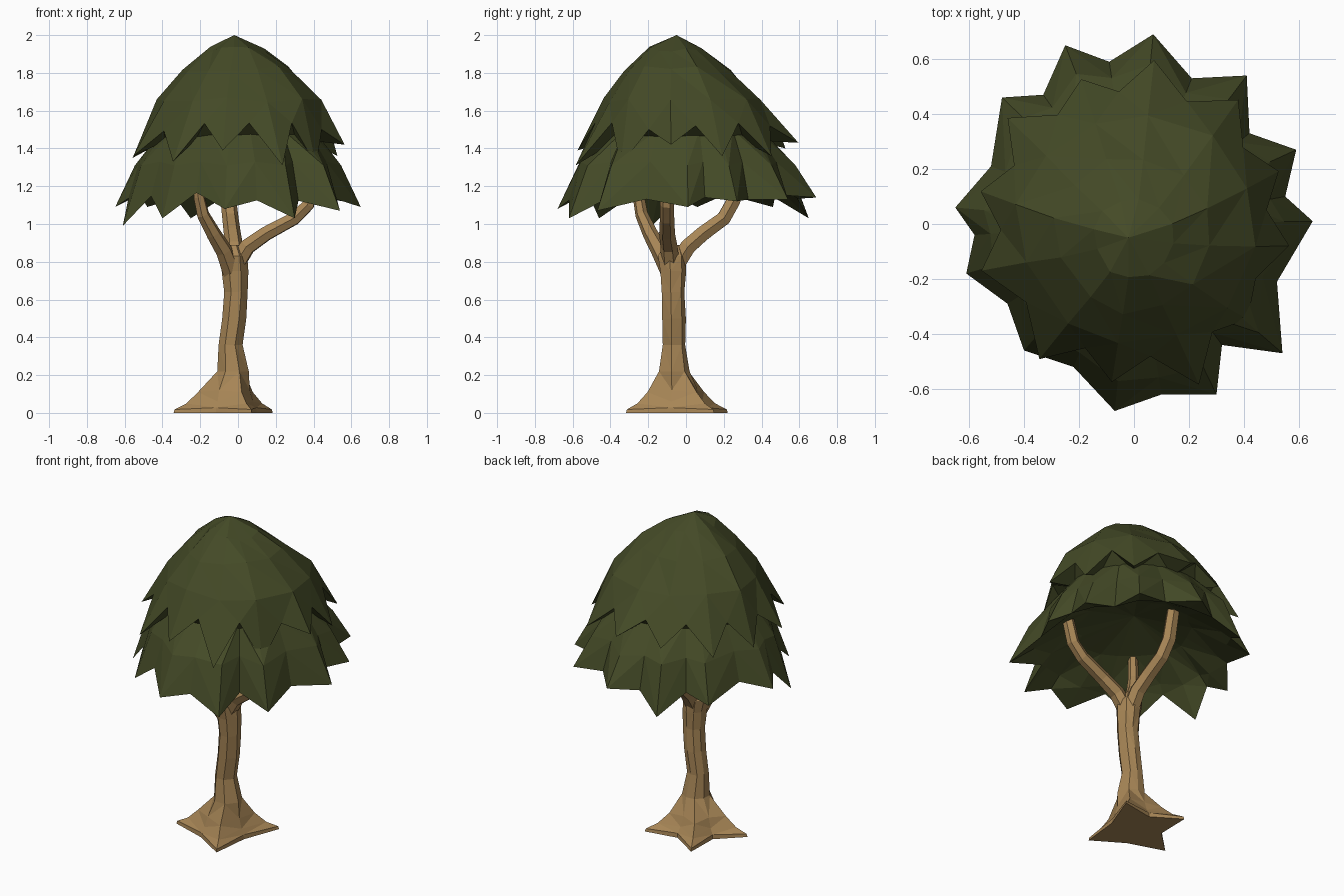
import bpy, bmesh, math, random
from mathutils import Vector

if "Cube" in bpy.data.objects:
    bpy.data.objects.remove(bpy.data.objects["Cube"])

random.seed(4)


def material(name, rgb):
    m = bpy.data.materials.new(name)
    m.diffuse_color = (*rgb, 1)
    m.use_nodes = True
    m.node_tree.nodes["Principled BSDF"].inputs["Base Color"].default_value = m.diffuse_color
    return m


leaf = material("leaf green", (0.058, 0.069, 0.020))
bark = material("bark brown", (0.385, 0.235, 0.092))


def build(name, verts, faces, mat):
    me = bpy.data.meshes.new(name)
    me.from_pydata([tuple(v) for v in verts], [], faces)
    bm = bmesh.new()
    bm.from_mesh(me)
    bmesh.ops.recalc_face_normals(bm, faces=bm.faces)
    bm.to_mesh(me)
    bm.free()
    me.materials.append(mat)
    ob = bpy.data.objects.new(name, me)
    bpy.context.collection.objects.link(ob)
    return ob


def loft(name, rings, mat, start=None, end=None):
    """Skin equal rings; the ends close to a point, or to a flat cap."""
    n = len(rings[0])
    verts = [v for r in rings for v in r]
    faces = []
    for k in range(len(rings) - 1):
        for i in range(n):
            j = (i + 1) % n
            a, b = k * n + i, k * n + j
            c, d = b + n, a + n
            faces += [(a, b, c), (a, c, d)] if i % 2 else [(a, b, d), (b, c, d)]
    for point, base in ((start, 0), (end, (len(rings) - 1) * n)):
        if point is None:
            faces.append(tuple(range(base, base + n)))
        else:
            verts.append(point)
            faces += [(base + i, base + (i + 1) % n, len(verts) - 1) for i in range(n)]
    return build(name, verts, faces, mat)


def polar(deg, r, z, cx=0, cy=0):
    a = math.radians(deg)
    return Vector((cx + r * math.cos(a), cy + r * math.sin(a), z))


# trunk: alternating root tips and hollows, narrowing to a slightly bent stem
roots = [(41, .31), (79, .17), (117, .31), (155, .16), (194, .30), (245, .16), (295, .29), (350, .15)]
rings = []
for z, keep in ((0, 1.0), (.018, .97), (.05, .62), (.11, .28)):
    rings.append([polar(a, .115 + (r - .115) * keep if i % 2 == 0 else .10 + (r - .10) * keep,
                        z + (0.01 if i % 2 and z else 0), -.05, -.055)
                  for i, (a, r) in enumerate(roots)])
for z, cx, cy, r in ((.22, -.03, -.062, .085), (.36, -.042, -.066, .064), (.5, -.022, -.066, .064),
                     (.64, -.01, -.07, .064), (.75, -.016, -.07, .069), (.83, -.025, -.075, .078),
                     (.89, -.03, -.07, .045)):
    rings.append([polar(a, r * random.uniform(.96, 1.06), z, cx, cy) for a, _ in roots])
loft("trunk", rings, bark)

# three branches, six-sided tubes following bent paths
paths = {
    "right_branch": [(-.02, -.08, .77, .050), (.05, -.09, .88, .046), (.15, -.10, .95, .042),
                     (.30, -.10, 1.03, .038), (.37, -.10, 1.10, .037), (.42, -.10, 1.28, .034)],
    "back_branch": [(-.02, -.06, .77, .050), (-.02, .01, .88, .048), (-.03, .09, .95, .045),
                    (-.04, .20, 1.03, .043), (-.05, .25, 1.12, .042), (-.05, .29, 1.30, .038)],
    "left_branch": [(-.03, -.08, .74, .052), (-.075, -.14, .86, .046), (-.13, -.19, .95, .040),
                    (-.185, -.235, 1.05, .034), (-.205, -.25, 1.14, .031), (-.21, -.26, 1.31, .028)],
}
for name, path in paths.items():
    pts = [Vector(p[:3]) for p in path]
    rings = []
    for k, p in enumerate(pts):
        t = (pts[min(k + 1, len(pts) - 1)] - pts[max(k - 1, 0)]).normalized()
        u = t.cross(Vector((.3, -.3, 0)) if abs(t.z) > .95 else Vector((0, 0, 1))).normalized()
        if k == 0:
            u0 = u
        u = (u0 - t * u0.dot(t)).normalized()
        u0, w = u, t.cross(u)
        rings.append([p + path[k][3] * (math.cos(i * math.pi / 3) * u + math.sin(i * math.pi / 3) * w)
                      for i in range(6)])
    loft(name, rings, bark)

# lower leaf skirt: twelve pointed tips with hollows between, hollow underneath
tips = [(.65, .01, 1.09), (.59, .27, 1.12), (.41, .54, 1.13), (.07, .69, 1.14), (-.25, .65, 1.03),
        (-.48, .46, 1.09), (-.65, .06, 1.09), (-.61, -.18, .99), (-.40, -.46, 1.03),
        (-.07, -.68, 1.08), (.30, -.62, 1.03), (.54, -.47, 1.07)]
hollows = [(.55, .10), (.42, .33), (.21, .53), (-.09, .59), (-.33, .47), (-.52, .21),
           (-.58, -.04), (-.46, -.29), (-.22, -.52), (.10, -.62), (.32, -.44), (.52, -.21)]
edge = []
for t, h in zip(tips, hollows):
    edge += [Vector(t), Vector((*h, random.uniform(1.12, 1.17)))]


def ring_from_edge(tip_scale, hollow_scale, tip_z, hollow_z):
    return [Vector((v.x, v.y, 0)) * (hollow_scale if i % 2 else tip_scale)
            + Vector((0, 0, hollow_z if i % 2 else tip_z)) for i, v in enumerate(edge)]


top = [Vector((v.x, v.y, 0)).normalized() * .40 + Vector((0, 0, 1.50)) for v in edge]
loft("lower_leaves", [top, ring_from_edge(.84, .90, 1.31, 1.33), edge,
                      ring_from_edge(.80, .90, 1.16, 1.19), ring_from_edge(.50, .56, 1.28, 1.28)],
     leaf, (0, 0, 1.5), (0, 0, 1.37))

# upper leaf cap: faceted dome with a zigzag hem
hem = [(20, .56, 1.36), (50, .59, 1.36), (83, .60, 1.43), (110, .56, 1.40), (140, .60, 1.36),
       (168, .57, 1.35), (197, .58, 1.36), (235, .60, 1.33), (262, .58, 1.39), (292, .63, 1.31),
       (320, .54, 1.31), (352, .57, 1.42)]
n = len(hem)
verts = [Vector((-.02, -.05, 2.0))]
for z, r, cy in ((1.925, .145, -.05), (1.82, .285, -.04), (1.66, .425, -.02)):
    verts += [polar(a, r * random.uniform(.96, 1.05), z + random.uniform(-.015, .015), 0, cy)
              for a, _, _ in hem]
verts += [polar(*h) for h in hem]
for i, (a, r, z) in enumerate(hem):
    b = hem[(i + 1) % n][0]
    verts.append(polar((a + (b if b > a else b + 360)) / 2, .485, random.uniform(1.48, 1.54)))
verts += [polar(a, .40, 1.44) for a, _, _ in hem] + [Vector((0, 0, 1.44))]
faces = []
for i in range(n):
    j = (i + 1) % n
    def at(ring, k):
        return 1 + ring * n + k
    faces.append((0, at(0, i), at(0, j)))
    for k in (0, 1):
        faces += [(at(k, i), at(k + 1, i), at(k + 1, j)), (at(k, i), at(k + 1, j), at(k, j))]
    tip, valley, tip2 = at(3, i), at(4, i), at(3, j)
    for ring in (2, 5):     # outside of the hem, then its underside
        faces += [(at(ring, i), tip, valley), (at(ring, i), valley, at(ring, j)),
                  (at(ring, j), valley, tip2)]
    faces.append((at(5, i), at(5, j), len(verts) - 1))
build("upper_leaves", verts, faces, leaf)
